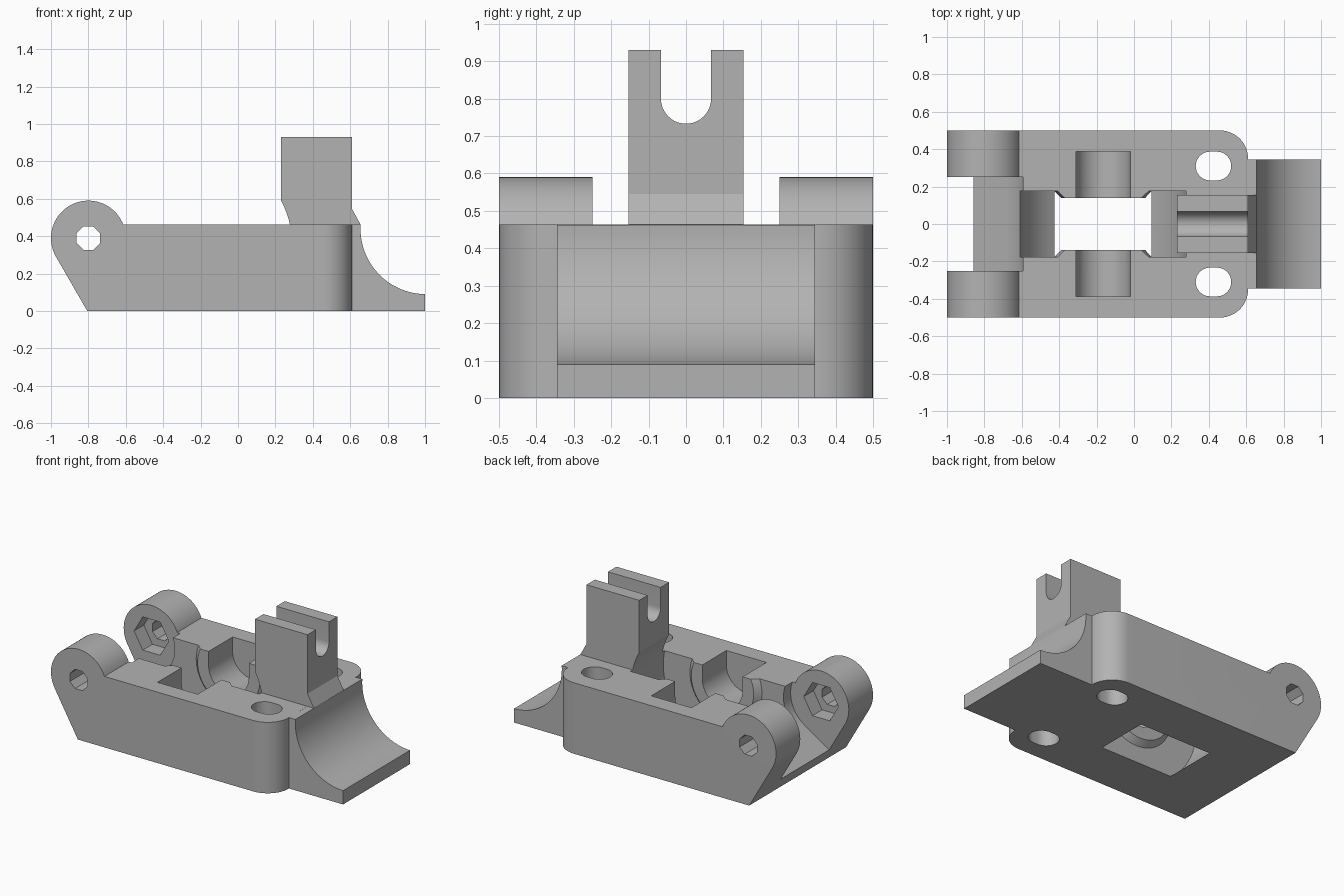
import bpy, bmesh
from math import sin, cos, radians
from mathutils import Vector

cube = bpy.data.objects.get("Cube")
if cube:
    bpy.data.objects.remove(cube, do_unlink=True)

TOP = 0.463                 # deck height
HINGE = (-0.8, 0.39)        # hinge axis, x and z
AXLE = (-0.165, 0.37)       # wheel axis, x and z

grey = bpy.data.materials.new("plain grey")
grey.use_nodes = True
grey.diffuse_color = (0.45, 0.45, 0.45, 1)
grey.node_tree.nodes["Principled BSDF"].inputs["Base Color"].default_value = grey.diffuse_color


def arc(centre, radius, start, end, steps):
    angles = [radians(start + (end - start) * i / steps) for i in range(steps + 1)]
    return [(centre[0] + radius * cos(a), centre[1] + radius * sin(a)) for a in angles]


def polygon(centre, radius, sides, turn=0):
    return arc(centre, radius, turn, turn + 360, sides)[:-1]


def finish(name, bm):
    bmesh.ops.recalc_face_normals(bm, faces=bm.faces)
    mesh = bpy.data.meshes.new(name)
    bm.to_mesh(mesh)
    bm.free()
    mesh.materials.append(grey)
    obj = bpy.data.objects.new(name, mesh)
    bpy.context.collection.objects.link(obj)
    return obj


def prism(name, outline, low, high, axis="Y", round_x=None):
    """Extrude an outline along Y (outline in x,z), Z (x,y) or X (y,z)."""
    place = {"Y": lambda a, b: (a, low, b), "Z": lambda a, b: (a, b, low),
             "X": lambda a, b: (low, a, b)}[axis]
    bm = bmesh.new()
    face = bm.faces.new([bm.verts.new(place(*p)) for p in outline])
    new = bmesh.ops.extrude_face_region(bm, geom=[face])["geom"]
    step = Vector([high - low if axis == k else 0 for k in "XYZ"])
    bmesh.ops.translate(bm, vec=step, verts=[g for g in new if isinstance(g, bmesh.types.BMVert)])
    if round_x is not None:    # round the upright corners at this x
        corners = [e for e in bm.edges if all(abs(v.co.x - round_x) < 1e-4 for v in e.verts)
                   and abs(e.verts[0].co.y - e.verts[1].co.y) < 1e-4]
        bmesh.ops.bevel(bm, geom=corners, offset=0.15, segments=12, profile=0.5, affect="EDGES")
    return finish(name, bm)


def combine(target, tool, operation):
    mod = target.modifiers.new(tool.name, "BOOLEAN")
    mod.operation, mod.solver, mod.object = operation, "EXACT", tool
    graph = bpy.context.evaluated_depsgraph_get()
    result = bpy.data.meshes.new_from_object(target.evaluated_get(graph))
    target.modifiers.clear()
    target.data = result
    bpy.data.objects.remove(tool, do_unlink=True)


# Base block with hinge lugs
outline = [(-0.806, 0), (0.61, 0), (0.61, TOP)] + arc(HINGE, 0.2, 21.4, 210, 36)
bracket = prism("hinged_bracket", outline, -0.5, 0.5, round_x=0.61)

# Gap between the lugs with a sloping floor
gap = [(-1.1, -0.063)] + arc(HINGE, 0.22, -57, 90, 24) + [(-1.1, 0.61)]
combine(bracket, prism("hinge_gap", gap, -0.25, 0.25), "DIFFERENCE")

# Concave end ramp
ramp = [(0.4, 0), (1, 0), (1, 0.09)] + arc((1.005, 0.44), 0.35, 268, 176.3, 28) + [(0.4, TOP)]
combine(bracket, prism("end_ramp", ramp, -0.345, 0.345), "UNION")

# Upright fork
fork = [(0.23, 0.4), (0.6, 0.42), (0.655, TOP), (0.61, 0.545), (0.61, 0.93), (0.23, 0.93)]
combine(bracket, prism("fork", fork, -0.154, 0.154), "UNION")
slot = arc((0, 0.8), 0.067, 180, 360, 20) + [(0.067, 1.1), (-0.067, 1.1)]
combine(bracket, prism("fork_slot", slot, 0.1, 0.8, "X"), "DIFFERENCE")

# Wheel well, turned about the axle, leaving a tapered boss on each side
bm = bmesh.new()
half = [(0.14, 0), (0.14, 0.225), (0.176, 0.26), (0.176, 0.452)]
section = [(y, r) for y, r in half] + [(-y, r) for y, r in reversed(half)]
verts = [bm.verts.new((AXLE[0] + r, y, AXLE[1])) for y, r in section]
edges = [bm.edges.new(pair) for pair in zip(verts, verts[1:])]
bmesh.ops.spin(bm, geom=verts + edges, cent=(AXLE[0], 0, AXLE[1]), axis=(0, 1, 0),
               angle=radians(360), steps=72)
bmesh.ops.remove_doubles(bm, verts=bm.verts, dist=1e-4)
combine(bracket, finish("wheel_well", bm), "DIFFERENCE")

# Axle trench
trench = arc(AXLE, 0.145, 180, 360, 28) + [(AXLE[0] + 0.145, 0.6), (AXLE[0] - 0.145, 0.6)]
combine(bracket, prism("axle_trench", trench, -0.387, 0.387), "DIFFERENCE")

# Hinge bolt hole and the nut pockets inside the lugs
combine(bracket, prism("bolt_hole", polygon(HINGE, 0.068, 8, 22.5), -0.6, 0.6), "DIFFERENCE")
combine(bracket, prism("nut_pockets", polygon(HINGE, 0.125, 6), -0.35, 0.35), "DIFFERENCE")

# Oval mounting holes
for y in (-0.31, 0.31):
    oval = arc((0.443, y), 0.077, -90, 90, 16) + arc((0.407, y), 0.077, 90, 270, 16)
    combine(bracket, prism("mounting_hole", oval, -0.1, 0.6, "Z"), "DIFFERENCE")

# Smooth the curved walls, keep the edges crisp
bpy.ops.object.select_all(action="DESELECT")
bracket.select_set(True)
bpy.context.view_layer.objects.active = bracket
bpy.ops.object.shade_smooth_by_angle(angle=radians(25))
